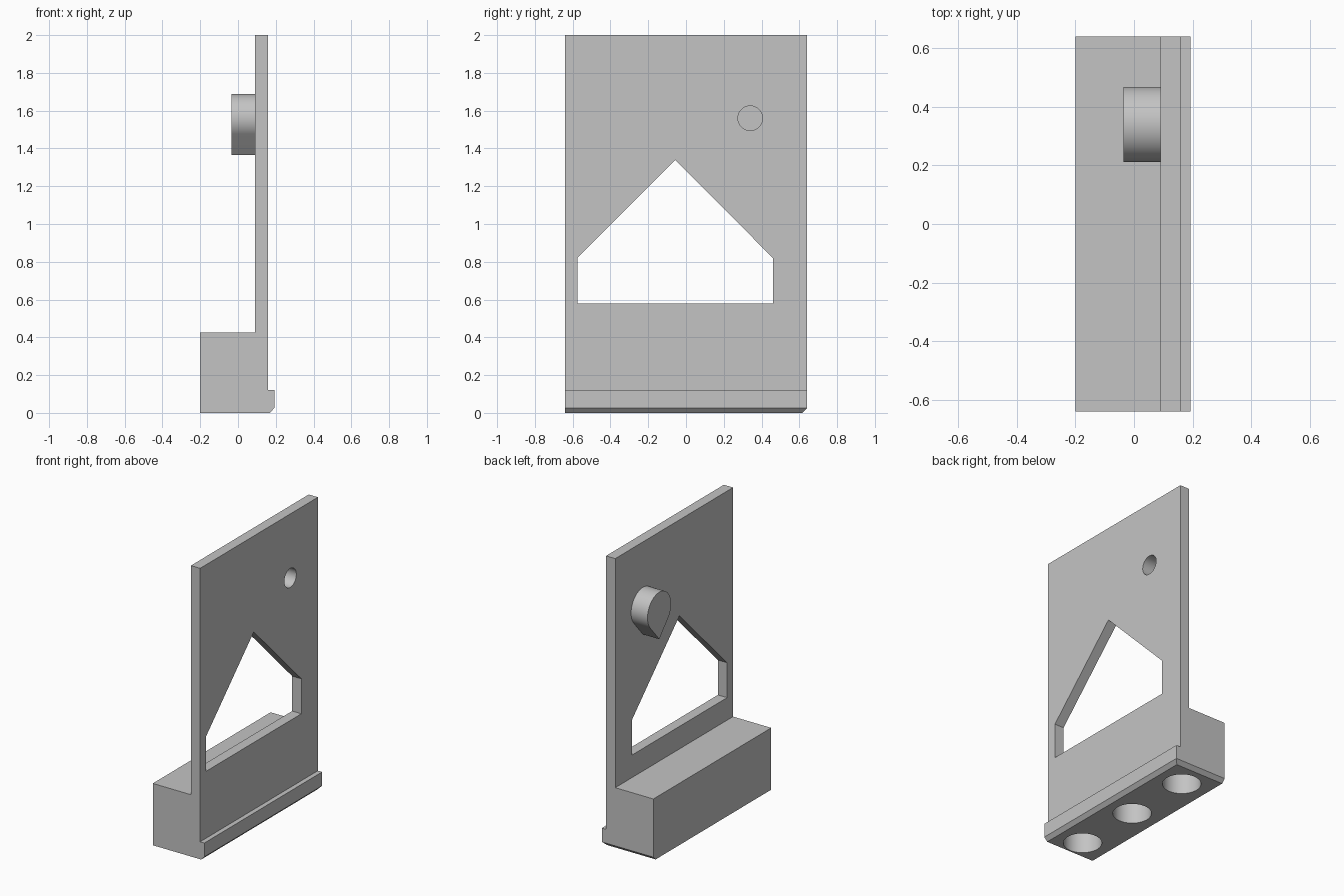
import bpy, bmesh
from math import cos, sin, acos, pi, tau
from mathutils import Vector

cube = bpy.data.objects.get("Cube")
if cube:
    bpy.data.objects.remove(cube, do_unlink=True)

grey = bpy.data.materials.new("plain grey")
grey.use_nodes = True
colour = (0.55, 0.55, 0.55, 1)
grey.diffuse_color = colour
grey.node_tree.nodes["Principled BSDF"].inputs["Base Color"].default_value = colour


def prism(name, outline, axis, start, end):
    """Extrude a 2D outline along the x, y or z axis."""
    def place(p, t):
        return {"x": (t, *p), "y": (p[0], t, p[1]), "z": (*p, t)}[axis]
    bm = bmesh.new()
    face = bm.faces.new([bm.verts.new(place(p, start)) for p in outline])
    new = bmesh.ops.extrude_face_region(bm, geom=[face])["geom"]
    shift = Vector(place((0, 0), end - start))
    bmesh.ops.translate(bm, vec=shift, verts=[v for v in new if isinstance(v, bmesh.types.BMVert)])
    bmesh.ops.recalc_face_normals(bm, faces=bm.faces)
    mesh = bpy.data.meshes.new(name)
    bm.to_mesh(mesh)
    bm.free()
    mesh.materials.append(grey)
    obj = bpy.data.objects.new(name, mesh)
    bpy.context.collection.objects.link(obj)
    return obj


def arc(cx, cy, r, a0=0, a1=tau, n=64):
    return [(cx + r * cos(a0 + (a1 - a0) * i / n), cy + r * sin(a0 + (a1 - a0) * i / n))
            for i in range(n)]


def combine(target, tool, operation):
    mod = target.modifiers.new(operation.lower(), "BOOLEAN")
    mod.operation, mod.object, mod.solver = operation, tool, "EXACT"
    bpy.context.view_layer.objects.active = target
    bpy.ops.object.modifier_apply(modifier=mod.name)
    bpy.data.objects.remove(tool, do_unlink=True)


# Base block, upright plate and chamfered front lip in one section
W = 0.64
plate = prism("backplate_with_base", [
    (-0.2, 0), (0.168, 0), (0.192, 0.025), (0.192, 0.12), (0.16, 0.12),
    (0.16, 2), (0.09, 2), (0.09, 0.425), (-0.2, 0.425)], "y", -W, W)

# Chamfer along the bottom of the left end
bm = bmesh.new()
bm.from_mesh(plate.data)
cut = bmesh.ops.bisect_plane(bm, geom=bm.verts[:] + bm.edges[:] + bm.faces[:],
                             plane_co=(0, W, 0.025), plane_no=(0, 1, -1), clear_outer=True)
rim = [e for e in cut["geom_cut"] if isinstance(e, bmesh.types.BMEdge)]
bmesh.ops.contextual_create(bm, geom=rim)
bmesh.ops.recalc_face_normals(bm, faces=bm.faces)
bm.to_mesh(plate.data)
bm.free()

# Teardrop boss: round top with tangents running to a point
PY, PZ, R, DROP = 0.34, 1.56, 0.128, 0.195
spread = acos(R / DROP)
a0, a1 = -pi / 2 + spread, 3 * pi / 2 - spread
teardrop = arc(PY, PZ, R, a0, a1)
teardrop += [(PY + R * cos(a1), PZ + R * sin(a1)), (PY, PZ - DROP)]
combine(plate, prism("boss", teardrop, "x", -0.035, 0.12), "UNION")

# Blind hole running through the plate into the boss
combine(plate, prism("pin_hole", arc(PY, PZ, 0.065), "x", 0.0, 0.3), "DIFFERENCE")

# House-shaped window
window = [(-0.575, 0.58), (0.46, 0.58), (0.46, 0.82), (-0.057, 1.34), (-0.575, 0.82)]
combine(plate, prism("window", window, "x", 0, 0.3), "DIFFERENCE")

# Three blind sockets in the underside
for i in (-1, 0, 1):
    socket = prism("socket", arc(-0.01, -0.03 + 0.48 * i, 0.12), "z", -0.1, 0.25)
    combine(plate, socket, "DIFFERENCE")

bpy.ops.object.select_all(action="DESELECT")
plate.select_set(True)
bpy.context.view_layer.objects.active = plate
bpy.ops.object.shade_smooth_by_angle(angle=pi / 6)
